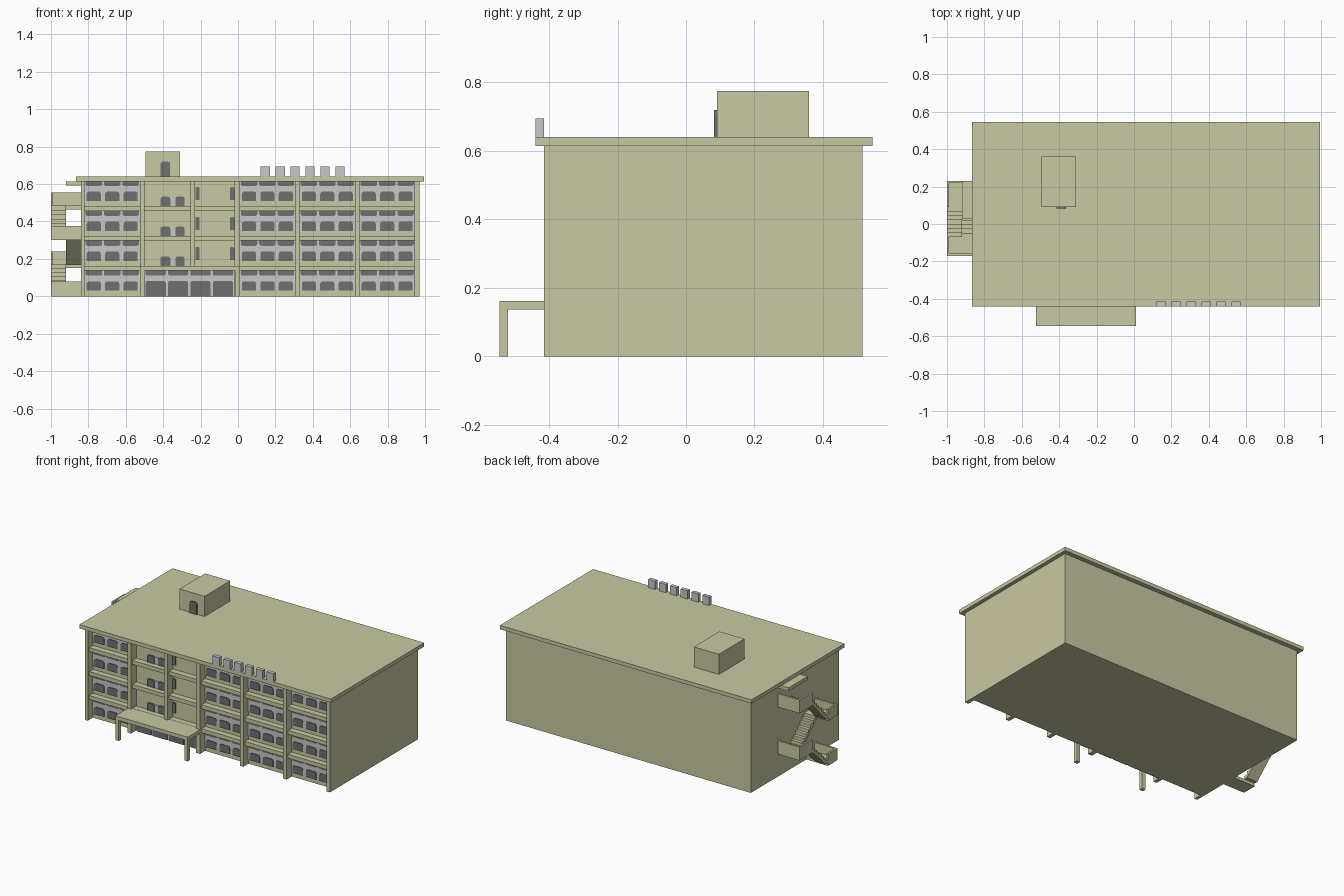
import bpy, bmesh, math

if "Cube" in bpy.data.objects:
    bpy.data.objects.remove(bpy.data.objects["Cube"])


def material(name, rgb):
    m = bpy.data.materials.new(name)
    m.diffuse_color = (*rgb, 1)
    m.use_nodes = True
    m.node_tree.nodes["Principled BSDF"].inputs["Base Color"].default_value = m.diffuse_color
    return m


OLIVE = material("pale olive", (0.584, 0.584, 0.366))
GREY = material("light grey", (0.578, 0.578, 0.578))
DARK = material("dark glass", (0.162, 0.162, 0.162))


def finish(bm, name, mat):
    bmesh.ops.recalc_face_normals(bm, faces=bm.faces)
    me = bpy.data.meshes.new(name)
    bm.to_mesh(me)
    bm.free()
    me.materials.append(mat)
    ob = bpy.data.objects.new(name, me)
    bpy.context.collection.objects.link(ob)
    return ob


def prism(bm, pts, axis, a, b):
    """Extrude a 2D outline along axis (0 = x with yz outline, 1 = y with xz outline)."""
    def co(p, t):
        return (t, p[0], p[1]) if axis == 0 else (p[0], t, p[1])
    lo = [bm.verts.new(co(p, a)) for p in pts]
    hi = [bm.verts.new(co(p, b)) for p in pts]
    bm.faces.new(lo)
    bm.faces.new(hi[::-1])
    n = len(pts)
    for i in range(n):
        j = (i + 1) % n
        bm.faces.new((lo[i], hi[i], hi[j], lo[j]))


def add_box(bm, x0, x1, y0, y1, z0, z1):
    prism(bm, [(x0, z0), (x1, z0), (x1, z1), (x0, z1)], 1, y0, y1)


def boxes(name, mat, *dims):
    bm = bmesh.new()
    for d in dims:
        add_box(bm, *d)
    return finish(bm, name, mat)


def pane(bm, x0, x1, z0, z1, y, r=0.013, flip=False):
    """Thin plate with two rounded corners at the top, or at the bottom if flipped."""
    pts = [(x0, z0), (x1, z0)]
    for cx, start in ((x1 - r, 0), (x0 + r, 90)):
        for k in range(4):
            a = math.radians(start + 30 * k)
            pts.append((cx + r * math.cos(a), z1 - r + r * math.sin(a)))
    if flip:
        pts = [(x, z0 + z1 - z) for x, z in pts]
    prism(bm, pts, 1, y - 0.008, y)


FRONT, WALL, BACK = -0.415, -0.36, 0.515
TOP = 0.615

# Main block and roof
boxes("main_block", OLIVE, (-0.84, 0.97, WALL, BACK, 0, TOP))
boxes("roof_slab", OLIVE, (-0.865, 0.995, -0.44, 0.545, TOP, 0.64))
boxes("roof_house", OLIVE, (-0.495, -0.31, 0.09, 0.36, 0.64, 0.775))
boxes("roof_units", GREY, *[(0.12 + 0.08 * i, 0.17 + 0.08 * i, -0.44, -0.415, 0.64, 0.695)
                            for i in range(6)])

# Facade columns and floor bands
columns = [(-0.84, -0.82), (-0.525, -0.50), (-0.255, -0.23), (-0.02, 0.01),
           (0.305, 0.33), (0.625, 0.65), (0.945, 0.97)]
boxes("facade_columns", OLIVE, *[(a, b, FRONT, WALL, 0.16 if i == 2 else 0, TOP)
                                 for i, (a, b) in enumerate(columns)])
bays = [(columns[i][1], columns[i + 1][0]) for i in range(6)]
band_z = (0.137, 0.297, 0.457)
boxes("floor_bands", OLIVE, *[(a, b, -0.40, WALL, z, z + 0.026) for a, b in bays for z in band_z])

# Entrance canopy on two legs
boxes("entrance_canopy", OLIVE, (-0.525, 0.01, -0.545, WALL, 0.137, 0.162),
      (-0.525, -0.50, -0.545, -0.52, 0, 0.137), (-0.015, 0.01, -0.545, -0.52, 0, 0.137))

# Glazed bays: grey panels with dark panes
panels, panes = [], bmesh.new()
for a, b in (bays[0], *bays[3:]):
    pitch = (b - a) / 3
    for z in (0.03, 0.19, 0.35, 0.51):
        panels.append((a, b, WALL - 0.004, WALL, z, min(z + 0.107, TOP)))
        for i in range(3):
            c = a + pitch * (i + 0.5)
            pane(panes, c - 0.038, c + 0.038, z, z + 0.05, WALL)
            pane(panes, c - 0.044, c + 0.044, z + 0.08, min(z + 0.107, TOP), WALL, 0.01, True)

# Entrance glazing
panels.append((-0.50, -0.02, WALL - 0.004, WALL, 0, 0.137))
for i in range(4):
    c = -0.50 + 0.12 * (i + 0.5)
    pane(panes, c - 0.054, c + 0.054, 0, 0.083, WALL)
    pane(panes, c - 0.054, c + 0.054, 0.11, 0.137, WALL, 0.01, True)

# Paired windows and narrow slots in the middle bays
for z in (0.163, 0.323, 0.483):
    panels.append((-0.37, -0.33, WALL - 0.004, WALL, z, z + 0.046))
    pane(panes, -0.415, -0.362, z, z + 0.05, WALL)
    pane(panes, -0.335, -0.285, z, z + 0.05, WALL)
    for x in (-0.228, -0.042):
        pane(panes, x, x + 0.022, z + 0.032, z + 0.10, WALL, 0.006)
boxes("window_panels", GREY, *panels)
finish(panes, "window_panes", DARK)

door = bmesh.new()
pane(door, -0.415, -0.363, 0.64, 0.72, 0.09)
finish(door, "roof_house_door", DARK)

# Outside stair: landings with parapets on the left wall
X0, XM, X1 = -1.0, -0.92, -0.84
T = 0.012
landings = []
for z, h in ((0, 0.08), (0.30, 0.075)):            # front landings
    landings += [(X0, X1, -0.17, -0.07, z, z + 0.02),
                 (X0, X1, -0.17, -0.17 + T, z, z + h),
                 (X0, X0 + T, -0.17, -0.07, z, z + h)]
for z in (0.15, 0.465):                            # rear landings
    landings += [(X0, X1, 0.09, 0.23, z, z + 0.02),
                 (X0, X1, 0.23 - T, 0.23, z, z + 0.09),
                 (X0, X0 + T, 0.09, 0.23, z, z + 0.09)]
landings += [(XM, X1, 0.03, 0.23, 0.592, 0.615)]   # canopy above the top landing
boxes("stair_landings", OLIVE, *landings)


def flight(bm, xa, xb, y0, y1, z0, z1, n=7):
    """Stepped flight with a sloping underside."""
    dy, dz = (y1 - y0) / n, (z1 - z0) / n
    pts = [(y0, z0)]
    for i in range(n):
        pts += [(y0 + dy * i, z0 + dz * (i + 1)), (y0 + dy * (i + 1), z0 + dz * (i + 1))]
    pts += [(y1, z1 - 0.02), (y0 + dy, z0)]
    prism(bm, pts, 0, xa, xb)


bm = bmesh.new()
flight(bm, X0, XM, -0.07, 0.09, 0.02, 0.17)
flight(bm, XM, X1, 0.09, -0.07, 0.17, 0.32)
flight(bm, X0, XM, -0.07, 0.09, 0.32, 0.485)
finish(bm, "stair_flights", OLIVE)
